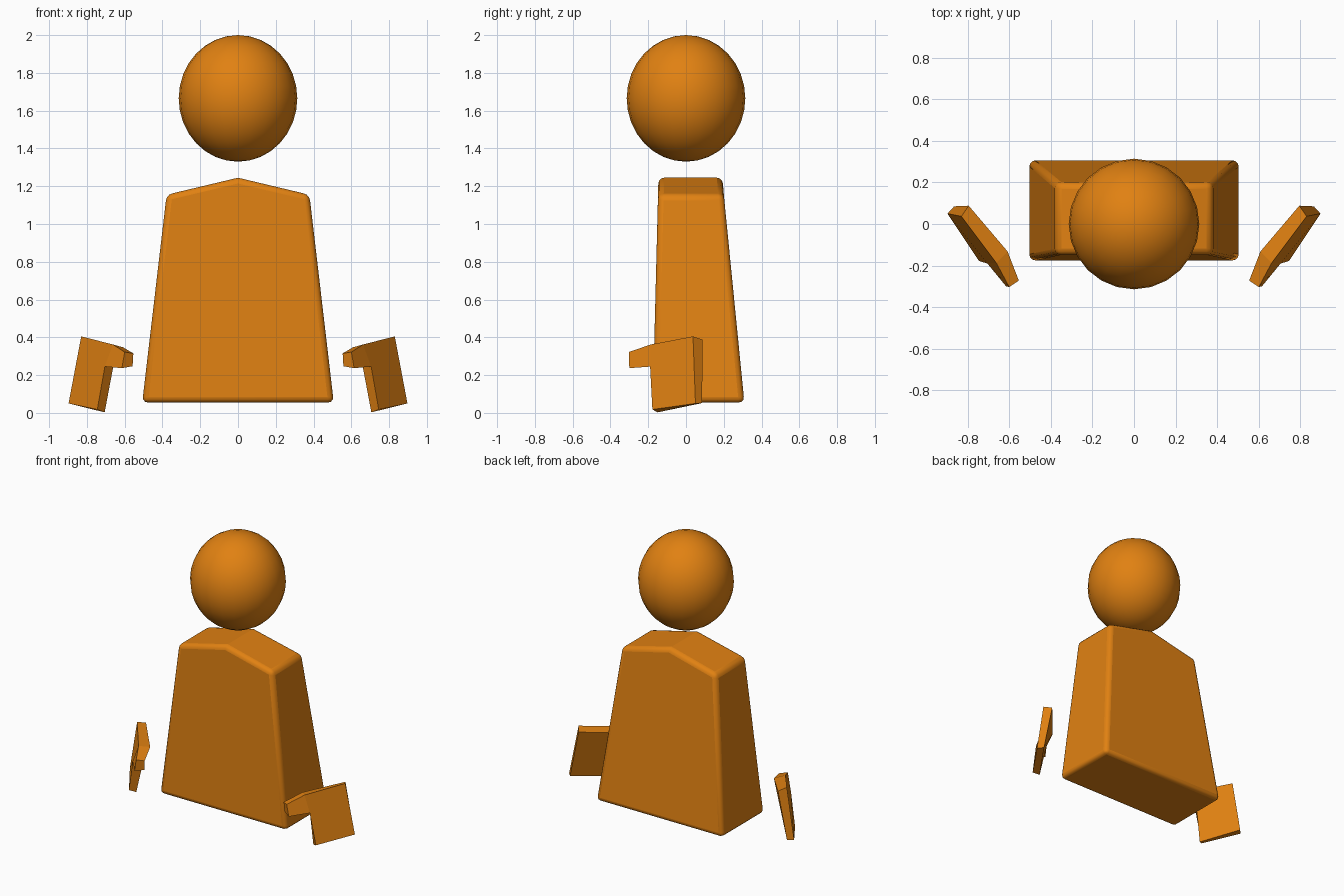
import bpy, bmesh
from mathutils import Vector
from math import radians

if "Cube" in bpy.data.objects:
    bpy.data.objects.remove(bpy.data.objects["Cube"])

orange = bpy.data.materials.new("orange")
orange.diffuse_color = (0.75, 0.22, 0.006, 1)
orange.use_nodes = True
orange.node_tree.nodes["Principled BSDF"].inputs["Base Color"].default_value = orange.diffuse_color


def make_object(name, verts, faces):
    mesh = bpy.data.meshes.new(name)
    mesh.from_pydata(verts, [], faces)
    bm = bmesh.new()
    bm.from_mesh(mesh)
    bmesh.ops.recalc_face_normals(bm, faces=bm.faces)
    bm.to_mesh(mesh)
    bm.free()
    mesh.materials.append(orange)
    obj = bpy.data.objects.new(name, mesh)
    bpy.context.collection.objects.link(obj)
    return obj


def smooth(obj, angle):
    bpy.ops.object.select_all(action='DESELECT')
    obj.select_set(True)
    bpy.context.view_layer.objects.active = obj
    bpy.ops.object.shade_smooth_by_angle(angle=radians(angle))


# Head: slightly tall ball
bpy.ops.mesh.primitive_uv_sphere_add(segments=24, ring_count=16, radius=1, location=(0, 0, 1.665))
head = bpy.context.object
head.name = "head"
head.scale = (0.314, 0.314, 0.335)
head.data.materials.append(orange)
smooth(head, 60)

# Torso: tapered block with a shoulder ridge and rounded edges
front = [(-0.507, -0.176, 0.055), (0.507, -0.176, 0.055), (0.378, -0.148, 1.155),
         (0, -0.146, 1.245), (-0.378, -0.148, 1.155)]
back_y = [0.309, 0.309, 0.2, 0.193, 0.2]
back = [(x, y, z) for (x, _, z), y in zip(front, back_y)]
torso = make_object("torso", front + back,
                    [range(5), range(5, 10)]
                    + [(i, (i + 1) % 5, (i + 1) % 5 + 5, i + 5) for i in range(5)])
bevel = torso.modifiers.new("rounded_edges", 'BEVEL')
bevel.width = 0.03
bevel.segments = 3
bevel.limit_method = 'ANGLE'
bevel.angle_limit = radians(35)
smooth(torso, 25)

# Hands: flat mitten with thumb, outer and inner outlines
outer = [(0.830, 0.037, 0.405), (0.897, 0.050, 0.050), (0.745, -0.178, 0.018),
         (0.705, -0.190, 0.245), (0.615, -0.300, 0.237), (0.600, -0.303, 0.322),
         (0.662, -0.187, 0.362)]
inner = [(0.795, 0.088, 0.388), (0.865, 0.085, 0.052), (0.706, -0.150, 0.003),
         (0.660, -0.130, 0.247), (0.558, -0.267, 0.247), (0.554, -0.272, 0.315),
         (0.608, -0.132, 0.347)]
palm, thumb = (0, 1, 2, 3, 6), (3, 4, 5, 6)
faces = [palm, thumb] + [tuple(i + 7 for i in f) for f in (palm, thumb)]
faces += [(i, (i + 1) % 7, (i + 1) % 7 + 7, i + 7) for i in range(7)]
for name, side in (("right_hand", 1), ("left_hand", -1)):
    make_object(name, [(side * x, y, z) for x, y, z in outer + inner], faces)
